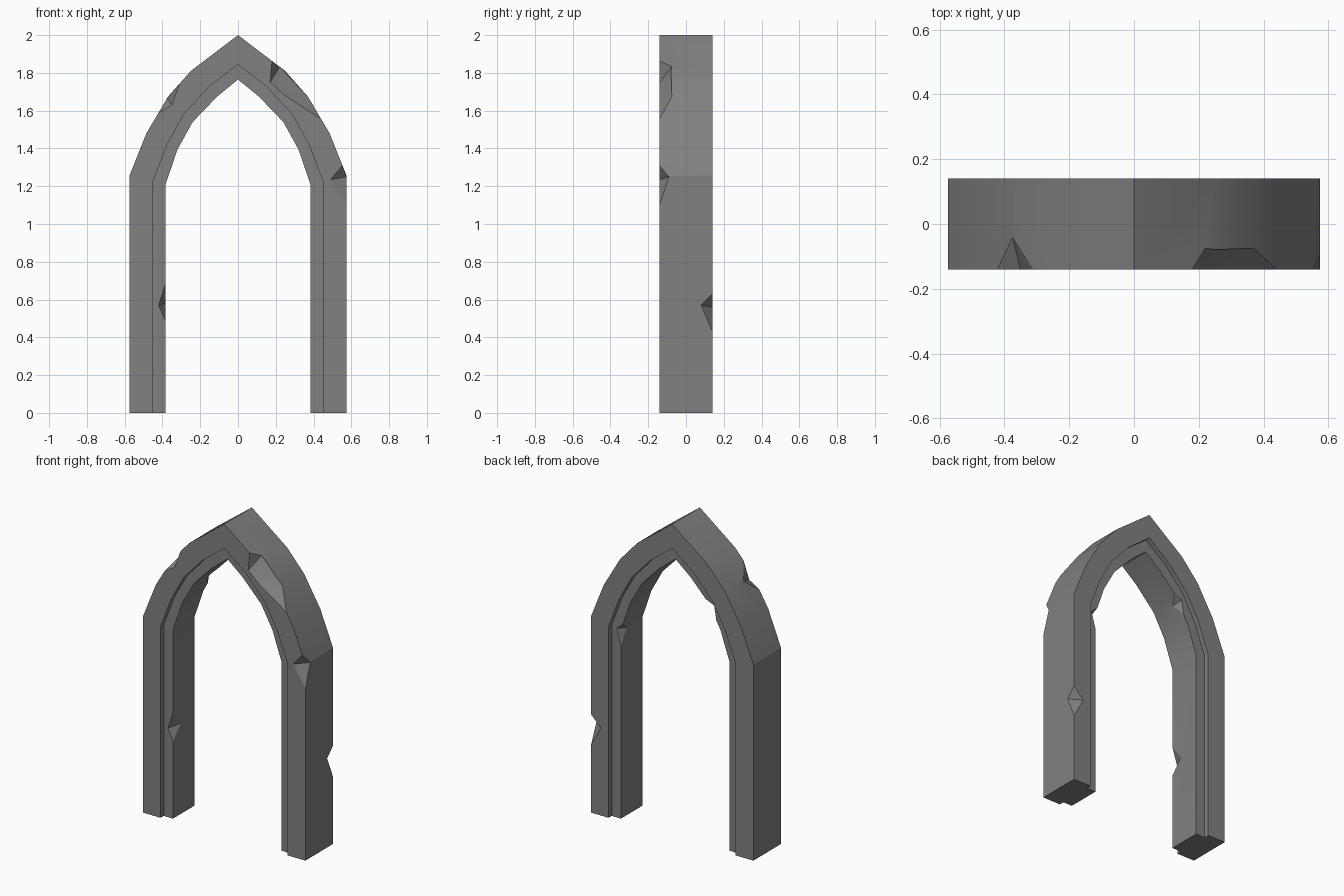
import bpy, bmesh, math
from mathutils import Vector

if "Cube" in bpy.data.objects:
    bpy.data.objects.remove(bpy.data.objects["Cube"])

stone = bpy.data.materials.new("grey stone")
stone.diffuse_color = (0.22, 0.22, 0.22, 1)
stone.use_nodes = True
stone.node_tree.nodes["Principled BSDF"].inputs["Base Color"].default_value = stone.diffuse_color

# Right-hand half profiles (x, z), foot to apex: outer edge, rebate line, opening
outer = [(.575, 0), (.575, 1.255), (.485, 1.48), (.37, 1.675), (.25, 1.81), (0, 2.0)]
rebate = [(.45, 0), (.45, 1.225), (.375, 1.42), (.287, 1.58), (.155, 1.725), (0, 1.845)]
inner = [(.385, 0), (.385, 1.205), (.32, 1.395), (.24, 1.54), (.11, 1.675), (0, 1.765)]
FRONT, STEP = .14, .108


def both_sides(half):
    return half + [(-x, z) for x, z in reversed(half[:-1])]


# Arch: stepped cross-section swept along the profile
bm = bmesh.new()
rings = []
for o, r, i in zip(both_sides(outer), both_sides(rebate), both_sides(inner)):
    section = [(o, -FRONT), (o, FRONT), (r, FRONT), (r, STEP),
               (i, STEP), (i, -STEP), (r, -STEP), (r, -FRONT)]
    rings.append([bm.verts.new((p[0], y, p[1])) for p, y in section])
for a, b in zip(rings, rings[1:]):
    for k in range(8):
        n = (k + 1) % 8
        bm.faces.new((a[k], a[n], b[n], b[k]))
bm.faces.new(rings[0])
bm.faces.new(rings[-1])
bmesh.ops.recalc_face_normals(bm, faces=bm.faces)
mesh = bpy.data.meshes.new("pointed_arch")
bm.to_mesh(mesh)
bm.free()
arch = bpy.data.objects.new("pointed_arch", mesh)
bpy.context.collection.objects.link(arch)
mesh.materials.append(stone)


def chip(points, outside):
    """Break a chip off an edge: hull of surface points and a point in the air."""
    b = bmesh.new()
    for p in points + [outside]:
        b.verts.new(p)
    bmesh.ops.convex_hull(b, input=b.verts)
    bmesh.ops.recalc_face_normals(b, faces=b.faces)
    m = bpy.data.meshes.new("chip_cutter")
    b.to_mesh(m)
    b.free()
    m.materials.append(stone)
    cutter = bpy.data.objects.new("chip_cutter", m)
    cutter.hide_render = True
    bpy.context.collection.objects.link(cutter)
    mod = arch.modifiers.new("chip", 'BOOLEAN')
    mod.operation, mod.solver, mod.object = 'DIFFERENCE', 'EXACT', cutter
    bpy.ops.object.modifier_apply(modifier=mod.name)
    bpy.data.objects.remove(cutter)


bpy.context.view_layer.objects.active = arch
arch.select_set(True)
# Large chip, upper right front
chip([(.18, -.14, 1.863), (.17, -.14, 1.75), (.25, -.14, 1.68), (.44, -.14, 1.556),
      (.22, -.075, 1.833), (.37, -.075, 1.675)], (.6, -.4, 2.05))
# Upper left front
chip([(-.422, -.14, 1.587), (-.31, -.14, 1.742), (-.35, -.14, 1.63),
      (-.375, -.04, 1.667)], (-.6, -.4, 1.85))
# Right shoulder front
chip([(.553, -.14, 1.31), (.575, -.14, 1.1), (.49, -.14, 1.235),
      (.575, -.09, 1.25)], (.8, -.35, 1.25))
# Right leg, back outer corner
chip([(.575, .14, .43), (.575, .14, .63), (.505, .14, .56),
      (.575, .08, .57)], (.8, .35, .55))
# Left leg, front inner corner
chip([(-.385, -.108, .49), (-.385, -.108, .68), (-.42, -.108, .57),
      (-.385, -.03, .58)], (-.34, -.17, .58))
# Left arch, back inner edge
chip([(-.29, .108, 1.45), (-.215, .108, 1.566), (-.275, .108, 1.54),
      (-.253, .05, 1.518)], (-.2, .16, 1.46))
# Right spring, back inner edge
chip([(.385, .108, 1.1), (.37, .108, 1.249), (.415, .108, 1.21),
      (.385, .05, 1.2)], (.33, .17, 1.17))

bpy.ops.object.shade_smooth_by_angle(angle=math.radians(20))
